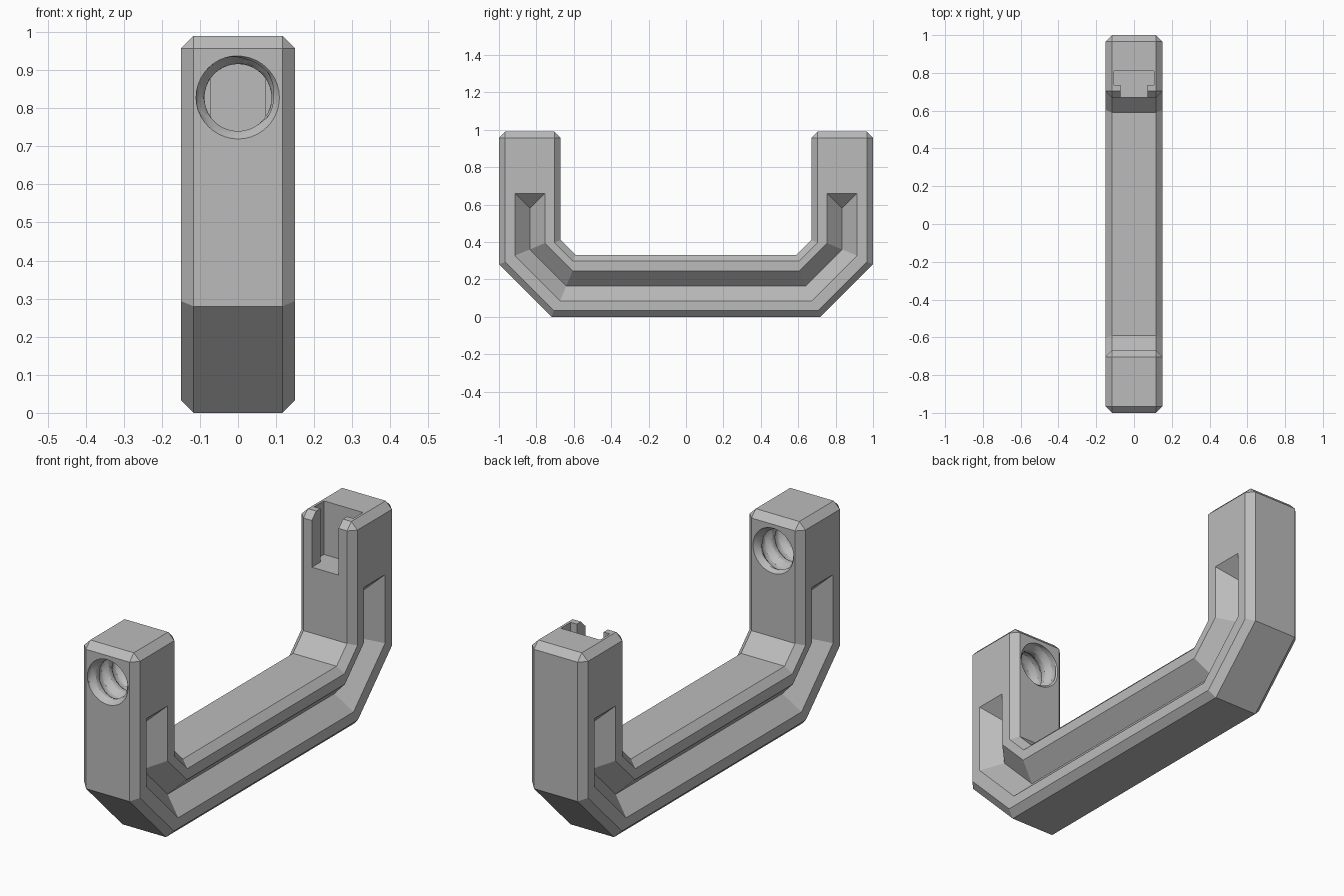
import bpy, bmesh, math
from mathutils import Vector

cube = bpy.data.objects.get("Cube")
if cube:
    bpy.data.objects.remove(cube, do_unlink=True)

W, TOP, CHAMFER = 0.15, 0.99, 0.033

grey = bpy.data.materials.new("plain grey")
grey.use_nodes = True
grey.diffuse_color = (0.5, 0.5, 0.5, 1)
grey.node_tree.nodes["Principled BSDF"].inputs["Base Color"].default_value = (0.5, 0.5, 0.5, 1)


def loft(name, sections):
    """Closed solid through equal-length rings of points."""
    bm = bmesh.new()
    rings = [[bm.verts.new(p) for p in ring] for ring in sections]
    for a, b in zip(rings, rings[1:]):
        for i in range(len(a)):
            j = (i + 1) % len(a)
            bm.faces.new((a[i], a[j], b[j], b[i]))
    bm.faces.new(rings[0])
    bm.faces.new(rings[-1])
    bmesh.ops.recalc_face_normals(bm, faces=bm.faces)
    mesh = bpy.data.meshes.new(name)
    bm.to_mesh(mesh)
    bm.free()
    mesh.materials.append(grey)
    obj = bpy.data.objects.new(name, mesh)
    bpy.context.collection.objects.link(obj)
    return obj


# U-shaped bracket body
half = [(0.59, 0.33), (0.67, 0.41), (0.67, TOP), (1, TOP), (1, 0.28), (0.72, 0)]
outline = half + [(-y, z) for y, z in reversed(half)]
body = loft("bracket_body", [[(x, y, z) for y, z in outline] for x in (-W, W)])

# Chamfer the side outlines and the leg tops
bm = bmesh.new()
bm.from_mesh(body.data)
edges = []
for e in bm.edges:
    a, b = (v.co for v in e.verts)
    if abs(a.x - b.x) < 0.01 or min(a.z, b.z) > TOP - 0.01:
        edges.append(e)
edges = [e for e in bm.edges
         if abs(e.verts[0].co.x - e.verts[1].co.x) < 0.01
         or min(v.co.z for v in e.verts) > TOP - 0.01]
bmesh.ops.bevel(bm, geom=edges, offset=CHAMFER, offset_type='OFFSET',
                segments=1, profile=0.5, affect='EDGES')
bm.to_mesh(body.data)
bm.free()


def cut(cutter):
    mod = body.modifiers.new("cut", 'BOOLEAN')
    mod.operation, mod.solver, mod.object = 'DIFFERENCE', 'EXACT', cutter
    bpy.context.view_layer.objects.active = body
    bpy.ops.object.modifier_apply(modifier=mod.name)
    bpy.data.objects.remove(cutter, do_unlink=True)


# V-groove along both sides, with sloped ends in the legs
depth, over = 0.08, 0.02
reach = depth + over
t = math.tan(math.pi / 8)
stations = [(0.835, 0.58, 1, 0, reach), (0.835, 0.36, 1, -t, 0), (0.64, 0.165, t, -1, 0)]
path = stations + [(-y, z, -my, mz, rise) for y, z, my, mz, rise in reversed(stations)]
for side in (-1, 1):
    rings = []
    for y, z, my, mz, rise in path:
        rings.append([(side * (W + over), y + my * reach, z + mz * reach + rise),
                      (side * (W - depth), y, z),
                      (side * (W + over), y - my * reach, z - mz * reach + rise)])
    cut(loft("groove_cutter", rings))

# T-slot open to the top and inner face of the back leg
right = [(0.072, 0.6), (0.072, 0.735), (0.105, 0.735), (0.105, 0.81)]
tee = right + [(-x, y) for x, y in reversed(right)]
cut(loft("slot_cutter", [[(x, y, z) for x, y in tee] for z in (0.73, 1.1)]))

# Threaded hole through the front leg
SIDES, STEPS, PITCH, MINOR, MAJOR = 40, 40, 0.1, 0.088, 0.11
Y0, Y1 = -1.02, -0.65
rings = []
for s in range(STEPS + 1):
    y = Y0 + (Y1 - Y0) * s / STEPS
    lead_in = MAJOR - max(0, min(y + 1, -0.67 - y))
    ring = []
    for k in range(SIDES):
        phase = (y / PITCH + k / SIDES) % 1
        wave = min(1, max(0, 1.5 - 4 * abs(phase - 0.5)))
        r = max(MINOR + (MAJOR - MINOR) * wave, lead_in)
        a = 2 * math.pi * k / SIDES
        ring.append(Vector((r * math.cos(a), y, 0.828 + r * math.sin(a))))
    rings.append(ring)
cut(loft("thread_cutter", rings))

# Smooth the thread while keeping the flat faces crisp
bpy.ops.object.select_all(action='DESELECT')
body.select_set(True)
bpy.context.view_layer.objects.active = body
bpy.ops.object.shade_smooth_by_angle(angle=math.radians(25))
